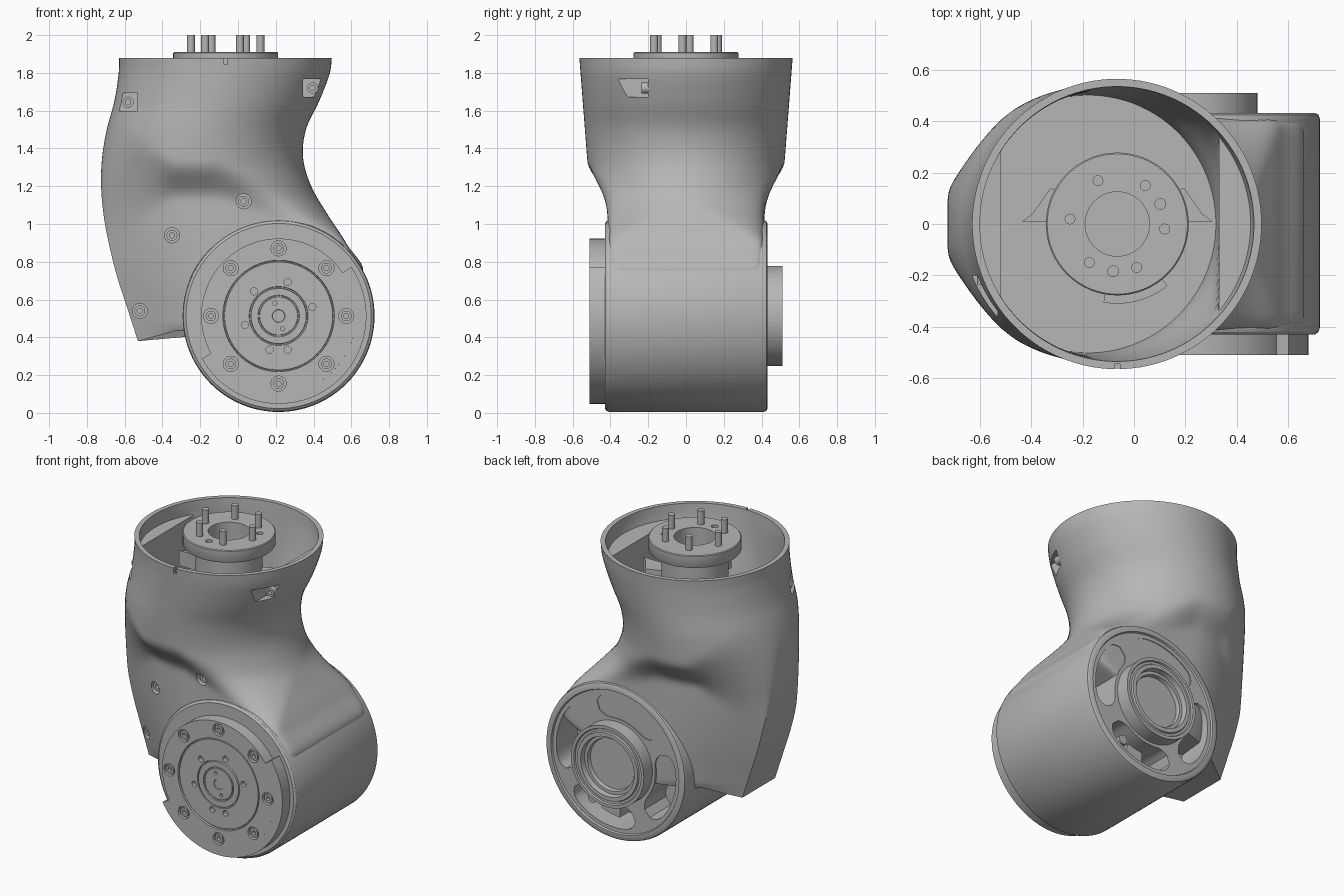
import bpy, bmesh
from math import sin, cos, pi, radians
from mathutils import Matrix

if "Cube" in bpy.data.objects:
    bpy.data.objects.remove(bpy.data.objects["Cube"])

grey = bpy.data.materials.new("grey metal")
grey.use_nodes = True
GREY = (0.47, 0.47, 0.47, 1)
grey.diffuse_color = GREY
grey.node_tree.nodes["Principled BSDF"].inputs["Base Color"].default_value = GREY

JX, JZ = 0.215, 0.513      # joint axis, along y
TX = -0.065                # tube centre
parts = []


def finish(bm, name):
    bmesh.ops.remove_doubles(bm, verts=bm.verts, dist=1e-5)
    bmesh.ops.recalc_face_normals(bm, faces=bm.faces)
    me = bpy.data.meshes.new(name)
    bm.to_mesh(me)
    bm.free()
    me.materials.append(grey)
    ob = bpy.data.objects.new(name, me)
    bpy.context.collection.objects.link(ob)
    parts.append(ob)
    return ob


def bridge(bm, rings, closed=False, caps=False):
    n = len(rings[0])
    pairs = list(zip(rings, rings[1:])) + ([(rings[-1], rings[0])] if closed else [])
    for a, b in pairs:
        for i in range(n):
            j = (i + 1) % n
            bm.faces.new((a[i], a[j], b[j], b[i]))
    if caps:
        bm.faces.new(rings[0])
        bm.faces.new(rings[-1])


def polar(bm, cx, c2, r, a, h, axis):
    u, v = cx + r * cos(a), c2 + r * sin(a)
    return bm.verts.new((u, h, v) if axis == "Y" else (u, v, h))


def lathe(bm, profile, cx, c2, axis="Y", seg=64, closed=False):
    """Spin (radius, height) points about a y or z axis."""
    rings = [[polar(bm, cx, c2, max(r, 1e-6), 2 * pi * i / seg, h, axis) for i in range(seg)]
             for r, h in profile]
    bridge(bm, rings, closed)


def rod(bm, x, c2, r, h0, h1, axis="Y", seg=20):
    lathe(bm, [(0, h0), (r, h0), (r, h1), (0, h1)], x, c2, axis, seg)


def arc_block(bm, r0, r1, a0, a1, h0, h1, cx=JX, c2=JZ, axis="Y", n=24, rounded=False):
    """Curved block about an axis, optionally with rounded ends."""
    rings = []
    mid, half = (r0 + r1) / 2, (r1 - r0) / 2
    for i in range(n + 1):
        t = 2 * i / n - 1
        k = half * (max(.15, 1 - abs(t) ** 7) ** .5 if rounded else 1)
        a = radians(a0 + (a1 - a0) * i / n)
        rings.append([polar(bm, cx, c2, r, a, h, axis)
                      for r, h in ((mid - k, h0), (mid + k, h0), (mid + k, h1), (mid - k, h1))])
    bridge(bm, rings, caps=True)


def box(bm, centre, size):
    m = Matrix.Translation(centre) @ Matrix.Diagonal((*size, 1))
    bmesh.ops.create_cube(bm, size=1, matrix=m)


def cut(ob, bm):
    cutter = finish(bm, "cutter")
    parts.remove(cutter)
    cutter.hide_render = True
    mod = ob.modifiers.new("cut", "BOOLEAN")
    mod.operation, mod.solver, mod.object = "DIFFERENCE", "EXACT", cutter
    bpy.context.view_layer.objects.active = ob
    bpy.ops.object.modifier_apply(modifier=mod.name)
    bpy.data.objects.remove(cutter)


# Housing outline: height, left x, right x
OUTLINE = [(.38, -.53, .30), (.55, -.585, .35), (.72, -.64, .655), (.9, -.685, .572),
           (1.05, -.712, .475), (1.2, -.725, .388), (1.35, -.72, .345), (1.5, -.695, .36),
           (1.65, -.655, .43), (1.8, -.632, .487), (1.88, -.63, .497)]


def outline(z):
    k = max(i for i in range(len(OUTLINE) - 1) if OUTLINE[i][0] <= z + 1e-9)
    p = [OUTLINE[min(max(k + d, 0), len(OUTLINE) - 1)] for d in (-1, 0, 1, 2)]
    h = p[2][0] - p[1][0]
    t = (z - p[1][0]) / h
    out = []
    for c in (1, 2):
        m0 = (p[2][c] - p[0][c]) / (p[2][0] - p[0][0]) * h
        m1 = (p[3][c] - p[1][c]) / (p[3][0] - p[1][0]) * h
        out.append((2*t**3 - 3*t*t + 1) * p[1][c] + (t**3 - 2*t*t + t) * m0
                   + (3*t*t - 2*t**3) * p[2][c] + (t**3 - t*t) * m1)
    return out


def half_width(x, z, wall=0):
    """Half depth: round tube above, flat-sided joint with a narrow spine below."""
    xl, xr = outline(z)
    xl, xr = xl + wall, xr - wall
    u = max(-1, min(1, (2 * x - xl - xr) / (xr - xl)))
    tube = (.52 + .045 * max(0, (z - 1.3) / .58) - wall) * (1 - u * u) ** .5
    if wall:
        return tube
    flat = .17 + .245 * sin(pi / 2 * min(1, (x - xl) / .6))
    flat *= (1 - max(0, u) ** 20) ** (1 / 20)
    crease = 1.23 - .36 * max(0, x + .1)
    soft = .1 + .9 * max(0, -.35 - x)
    t = max(0, min(1, (crease + soft - z) / (2 * soft)))
    b = t * t * (3 - 2 * t)
    return tube * (1 - b) + flat * b


def section(bm, z, wall=0, n=48):
    xl, xr = outline(z)
    xl, xr = xl + wall, xr - wall
    xs = [xl + (xr - xl) * (1 - cos(pi * (i + .5) / n)) / 2 for i in range(n)]
    pts = [(x, half_width(x, z, wall)) for x in xs]
    pts += [(x, -y) for x, y in reversed(pts)]
    if wall and z < 1.79:      # flat inner walls left and right
        pts = [(max(-.52, min(.33, x)), y) for x, y in pts]
    slant = .28 if z < .39 else 0
    return [bm.verts.new((x, y, z + slant * max(0, min(x + .53, .2)))) for x, y in pts]


# Main housing: outer skin, rim, inner wall and floor
bm = bmesh.new()
heights = [.38] + [.46 + 1.42 * i / 56 for i in range(57)]
rings = [section(bm, z) for z in heights]
rings += [section(bm, z, .03) for z in (1.88, 1.85, 1.82, 1.79, 1.787)]
rings += [section(bm, 1.76 - .31 * i / 8, .03) for i in range(9)]
bridge(bm, rings, caps=True)
housing = finish(bm, "elbow_housing")

# Screw pockets, side windows and rim notch
SCREWS = [(-.35, .94), (.03, 1.12), (-.52, .54)]
WINDOWS = [(.395, 1.72), (-.582, 1.645)]
bm = bmesh.new()
for x, z in SCREWS:
    rod(bm, x, z, .04, -.6, .05 - half_width(x, z))
for x, z in WINDOWS:
    box(bm, (x, -.4, z), (.1, .4, .095))
box(bm, (TX, -.56, 1.87), (.02, .03, .05))
cut(housing, bm)

bm = bmesh.new()
for x, z, y in [(x, z, .025 - half_width(x, z)) for x, z in SCREWS] + \
               [(x, z, -.235) for x, z in WINDOWS]:
    lathe(bm, [(.014, y + .05), (.029, y + .05), (.029, y), (.014, y)],
          x, z, seg=20, closed=True)
finish(bm, "housing_screws")

# Joint drum with the hub on its back
bm = bmesh.new()
lathe(bm, [(0, -.43), (.49, -.43), (.503, -.42), (.508, -.405), (.508, .41), (.503, .425),
           (.49, .432), (.465, .432), (.46, .42), (.265, .42), (.265, .51), (.245, .51),
           (.24, .5), (.225, .5), (.22, .51), (.195, .51), (.19, .475), (.17, .475),
           (.165, .45), (0, .45)], JX, JZ, seg=96)
drum = finish(bm, "joint_drum")
bm = bmesh.new()
SLOTS = [15, 105, 195, 285]
for a in SLOTS:
    arc_block(bm, .285, .435, a - 36, a + 36, .2, .5, rounded=True)
cut(drum, bm)

# Fittings inside the back slots
bm = bmesh.new()
for a in SLOTS[1::2]:
    arc_block(bm, .31, .4, a - 12, a + 8, .19, .35, n=6)
    t = radians(a + 18)
    rod(bm, JX + .36 * cos(t), JZ + .36 * sin(t), .03, .19, .39)
finish(bm, "slot_fittings")

# Front output plate with ring grooves
bm = bmesh.new()
lathe(bm, [(0, -.505), (.032, -.505), (.034, -.51), (.1, -.51), (.102, -.503), (.108, -.503),
           (.11, -.51), (.146, -.51), (.148, -.5), (.154, -.5), (.156, -.506), (.286, -.506),
           (.288, -.498), (.293, -.498), (.295, -.51), (.41, -.51),
           (.41, -.42), (0, -.42)], JX, JZ, seg=96)
plate = finish(bm, "output_plate")
bm = bmesh.new()
for i in range(8):
    a = i * pi / 4
    rod(bm, JX + .358 * cos(a), JZ + .358 * sin(a), .04, -.6, -.485)
for a in (75, 135, 195, 255, 285, 15):
    t = radians(a)
    rod(bm, JX + .185 * cos(t), JZ + .185 * sin(t), .019, -.6, -.48, seg=14)
for s in (-1, 1):
    rod(bm, JX + .02 * s, JZ - .068 * s, .011, -.6, -.49, seg=12)
cut(plate, bm)

bm = bmesh.new()
for i in range(8):
    a = i * pi / 4
    lathe(bm, [(.013, -.48), (.028, -.48), (.028, -.506), (.013, -.506)],
          JX + .358 * cos(a), JZ + .358 * sin(a), seg=20, closed=True)
finish(bm, "plate_screws")

# Wider stop segment around the lower half of the plate
bm = bmesh.new()
arc_block(bm, .41, .465, -151, 34, -.51, -.42, n=48)
finish(bm, "stop_segment")

# Wrist flange, column and pins inside the open tube
bm = bmesh.new()
lathe(bm, [(.125, 1.44), (.2, 1.44), (.2, 1.83), (.275, 1.83), (.278, 1.835), (.278, 1.905),
           (.273, 1.91), (.125, 1.91)], TX, 0, "Z", closed=True)
flange = finish(bm, "wrist_flange")
bm = bmesh.new()
for a in (25, 265):
    t = radians(a)
    rod(bm, TX + .185 * cos(t), .185 * sin(t), .021, 1.86, 1.95, "Z", 16)
cut(flange, bm)

bm = bmesh.new()
for i in range(6):
    t = radians(60 * i - 6)
    rod(bm, TX + .185 * cos(t), .185 * sin(t), .021, 1.9, 2.0, "Z")
finish(bm, "flange_pins")

# Pointed ears and curved key on the column
bm = bmesh.new()
for s in (-1, 1):
    bridge(bm, [[bm.verts.new((TX + s * x, y, z)) for x, y in
                 ((.15, .01), (.37, .01), (.33, .04), (.26, .14), (.15, .1))]
                for z in (1.58, 1.68)], caps=True)
arc_block(bm, .19, .31, 260, 309, 1.6, 1.7, TX, 0, "Z", 12)
finish(bm, "column_lugs")

for ob in parts:
    bpy.ops.object.select_all(action="DESELECT")
    ob.select_set(True)
    bpy.context.view_layer.objects.active = ob
    bpy.ops.object.shade_smooth_by_angle(angle=radians(32))
